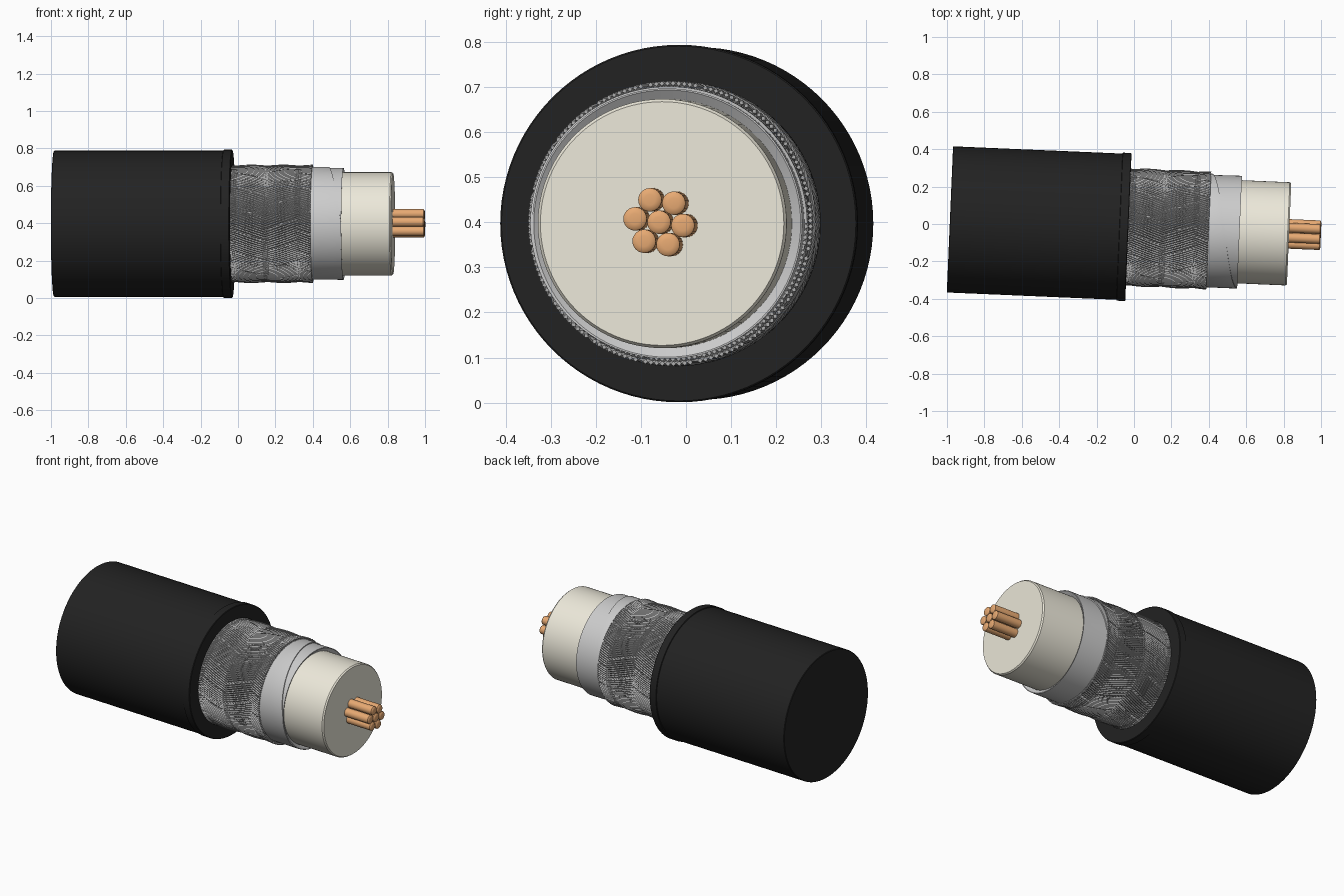
import bpy, bmesh
from math import sin, cos, pi, radians
from mathutils import Matrix

if "Cube" in bpy.data.objects:
    bpy.data.objects.remove(bpy.data.objects["Cube"])

# Cable axis: local +x, slightly yawed, resting on the ground
PLACE = Matrix.Translation((0, -0.0175, 0.397)) @ Matrix.Rotation(radians(-2.45), 4, 'Z')


def material(name, rgb):
    m = bpy.data.materials.new(name)
    m.diffuse_color = (*rgb, 1)
    m.use_nodes = True
    m.node_tree.nodes["Principled BSDF"].inputs["Base Color"].default_value = m.diffuse_color
    return m


BLACK = material("black_rubber", (0.016, 0.016, 0.016))
METAL = material("braid_metal", (0.42, 0.42, 0.42))
FOIL = material("foil", (0.75, 0.76, 0.75))
CREAM = material("cream_plastic", (0.84, 0.81, 0.70))
COPPER = material("copper", (0.80, 0.40, 0.17))


def finish(name, bm, mat):
    me = bpy.data.meshes.new(name)
    bm.to_mesh(me)
    bm.free()
    me.transform(PLACE)
    me.materials.append(mat)
    ob = bpy.data.objects.new(name, me)
    bpy.context.collection.objects.link(ob)
    bpy.ops.object.select_all(action='DESELECT')
    ob.select_set(True)
    bpy.context.view_layer.objects.active = ob
    bpy.ops.object.shade_smooth_by_angle(angle=radians(35))
    return ob


def lathe(name, profile, mat, sides=96, cy=0, cz=0):
    """Revolve (s, r) pairs around the cable axis; r = 0 closes an end."""
    bm = bmesh.new()
    rings = []
    for s, r in profile:
        rings.append([bm.verts.new((s, cy + r * cos(2 * pi * i / sides),
                                    cz + r * sin(2 * pi * i / sides))) for i in range(sides)])
    for a, b in zip(rings, rings[1:]):
        for i in range(sides):
            j = (i + 1) % sides
            bm.faces.new((a[i], a[j], b[j], b[i]))
    bmesh.ops.remove_doubles(bm, verts=bm.verts, dist=1e-5)
    bmesh.ops.recalc_face_normals(bm, faces=bm.faces)
    return finish(name, bm, mat)


# Outer jacket with a slightly raised cut lip
lathe("outer_jacket", [(-0.985, 0), (-0.985, 0.388), (-0.982, 0.391), (-0.078, 0.391),
                       (-0.076, 0.396), (-0.033, 0.396), (-0.03, 0.393),
                       (-0.03, 0.314), (-0.09, 0.31), (-0.09, 0)], BLACK)

# Insulating core
lathe("insulation_core", [(-0.08, 0), (-0.08, 0.276), (0.822, 0.276),
                          (0.83, 0.270), (0.83, 0)], CREAM)

# Foil tape: base wrap plus a diagonal overlapping wrap
lathe("foil_base_wrap", [(-0.06, 0.276), (-0.06, 0.297), (0.38, 0.297), (0.565, 0.2995),
                         (0.565, 0.296), (0.55, 0.276)], FOIL)
bm = bmesh.new()
strips = []
for i in range(73):
    th = 1.5 * pi * i / 72
    edge = min(0.564, 0.405 + 0.16 * th / pi)
    r = 0.304 - 0.006 * max(0, (th - pi) / (0.5 * pi))
    strips.append([bm.verts.new((s, q * cos(th), q * sin(th)))
                   for s, q in ((0.38, 0.298), (0.40, r), (edge, r), (edge, 0.2975))])
for a, b in zip(strips, strips[1:]):
    for k in range(3):
        bm.faces.new((a[k], b[k], b[k + 1], a[k + 1]))
bmesh.ops.recalc_face_normals(bm, faces=bm.faces)
finish("foil_overlap_wrap", bm, FOIL)

# Backing layer seen between braid wires
lathe("braid_backing", [(-0.06, 0.297), (-0.06, 0.302), (0.394, 0.302), (0.394, 0.297)], METAL)

# Woven braid: flat bundles of fine wires crossing over and under
CARRIERS, WIRES, STEPS = 16, 9, 28
STEP_ANG = 2 * pi / CARRIERS
COLUMN = 0.172
TWIST = STEP_ANG / (2 * COLUMN)
RAD, AMP, THICK = 0.3055, 0.0055, 0.0055
bm = bmesh.new()
for way in (1, -1):
    for c in range(CARRIERS):
        for w in range(WIRES):
            start = c * STEP_ANG + (w - (WIRES - 1) / 2) * STEP_ANG * 0.92 / WIRES
            prev = None
            for n in range(STEPS + 1):
                s = -0.06 + 0.46 * n / STEPS
                u = (s - 0.072) / COLUMN
                th = start + way * TWIST * (s - 0.072)
                r = RAD + way * AMP * cos(pi * u)
                ring = []
                for dr, dt in ((1, 0), (0, 1), (-1, 0), (0, -1)):
                    q, t = r + dr * THICK, th + dt * THICK / RAD
                    ring.append(bm.verts.new((s, q * cos(t), q * sin(t))))
                if prev:
                    for k in range(4):
                        m = (k + 1) % 4
                        bm.faces.new((prev[k], prev[m], ring[m], ring[k]))
                prev = ring
            bm.faces.new(prev)
bmesh.ops.recalc_face_normals(bm, faces=bm.faces)
finish("woven_braid", bm, METAL)

# Seven-strand copper conductor with rounded tips
WIRE = [(0.80, 0), (0.80, 0.026), (0.994, 0.026), (0.998, 0.022), (1.0, 0.012), (1.0, 0)]
spots = [(0, 0)] + [(0.0535 * cos(radians(60 * i - 8)), 0.0535 * sin(radians(60 * i - 8)))
                    for i in range(6)]
for i, (y, z) in enumerate(spots):
    lathe(f"copper_strand_{i + 1}", WIRE, COPPER, 24, y, z + 0.003)
